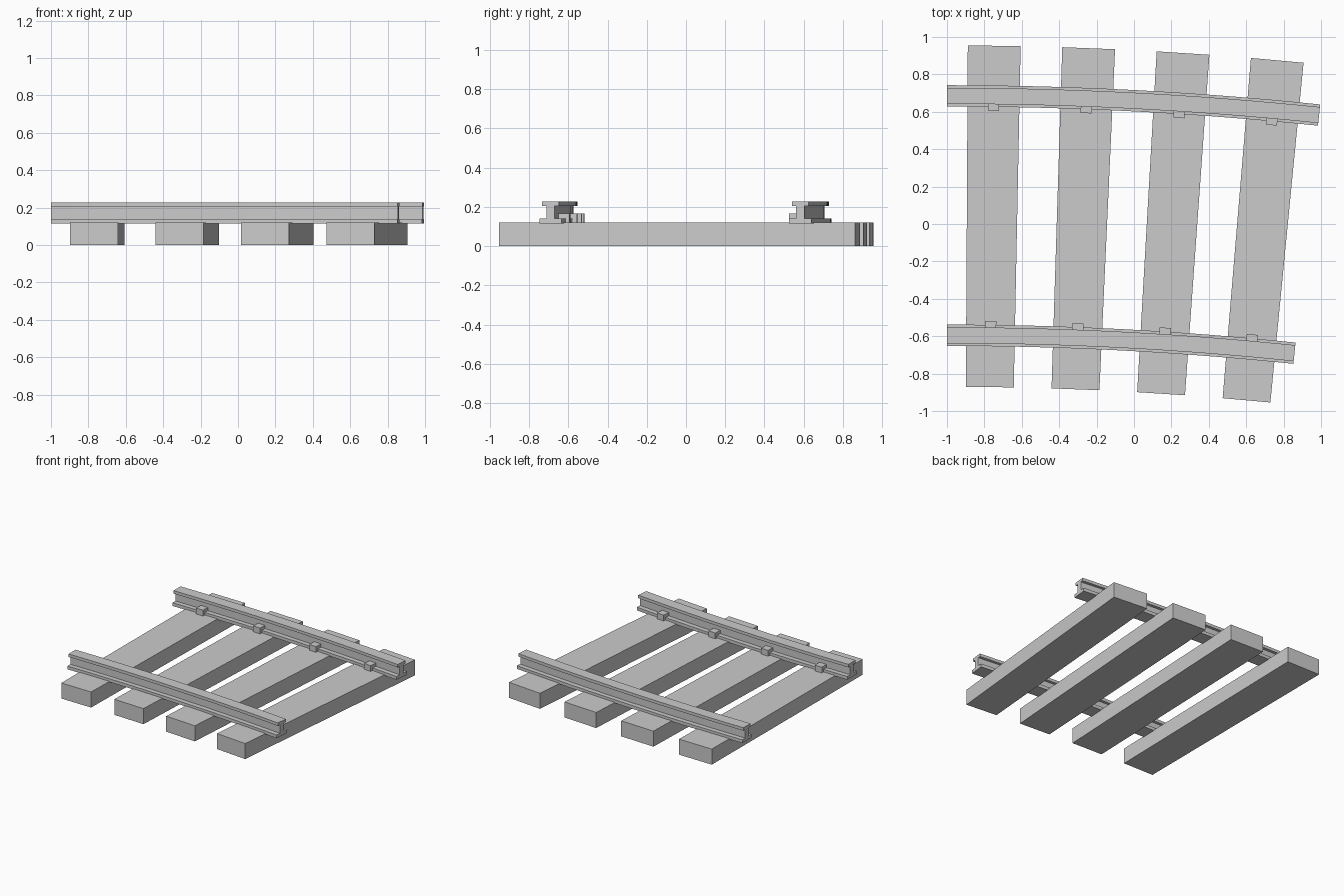
import bpy
import bmesh
from math import sin, cos

if "Cube" in bpy.data.objects:
    bpy.data.objects.remove(bpy.data.objects["Cube"])

# Gently curved track: everything is laid out around one distant centre
CX, CY = -1.0, -18.665
ARC = 0.103
COUNT = 4
R_OUT, R_IN = 19.35, 18.07


def polar(r, a, z):
    return (CX + r * sin(a), CY + r * cos(a), z)


def sweep(name, profile, a0, a1, steps):
    """Sweep a closed (radius, z) profile along the arc from a0 to a1."""
    bm = bmesh.new()
    rings = []
    for i in range(steps + 1):
        a = a0 + (a1 - a0) * i / steps
        rings.append([bm.verts.new(polar(r, a, z)) for r, z in profile])
    n = len(profile)
    for p, q in zip(rings, rings[1:]):
        for j in range(n):
            k = (j + 1) % n
            bm.faces.new((p[j], p[k], q[k], q[j]))
    bm.faces.new(rings[0])
    bm.faces.new(rings[-1][::-1])
    bmesh.ops.recalc_face_normals(bm, faces=bm.faces)
    mesh = bpy.data.meshes.new(name)
    bm.to_mesh(mesh)
    bm.free()
    ob = bpy.data.objects.new(name, mesh)
    bpy.context.collection.objects.link(ob)
    return ob


def box(r0, r1, z0, z1):
    return [(r0, z0), (r1, z0), (r1, z1), (r0, z1)]


# Rails: I-shaped section with wide foot, thin web and head
half = [(0.057, 0.115), (0.057, 0.14), (0.021, 0.14), (0.021, 0.205),
        (0.043, 0.205), (0.043, 0.228)]
section = half + [(-x, z) for x, z in reversed(half)]
for name, radius in (("outer_rail", R_OUT), ("inner_rail", R_IN)):
    sweep(name, [(radius + x, z) for x, z in section], 0, ARC, 16)

for i in range(COUNT):
    mid = ARC * (i + 0.5) / COUNT
    # Wedge-shaped sleeper
    sweep(f"sleeper_{i + 1}", box(17.795, 19.62, 0, 0.12),
          mid - 0.0072, mid + 0.0072, 1)
    # Clips on the gauge side of each rail
    for name, radius, side in (("outer", R_OUT, -1), ("inner", R_IN, 1)):
        w = 0.03 / radius
        sweep(f"{name}_rail_clip_{i + 1}",
              box(radius + side * 0.021, radius + side * 0.078, 0.115, 0.165),
              mid - w, mid + w, 1)
